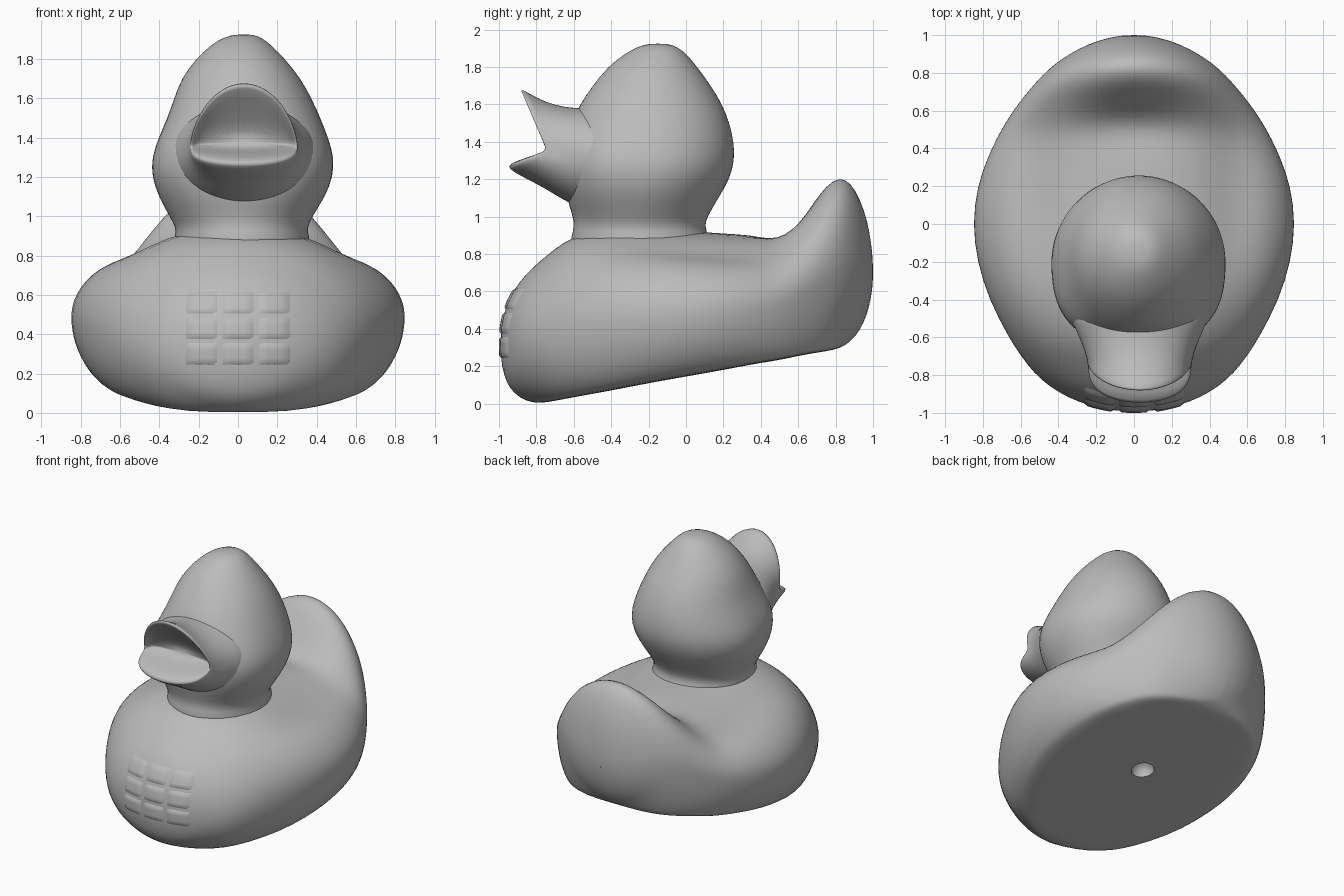
import bpy, bmesh
from math import sin, cos, pi, exp
from mathutils import Vector
from mathutils.bvhtree import BVHTree

cube = bpy.data.objects.get("Cube")
if cube:
    bpy.data.objects.remove(cube, do_unlink=True)

grey = bpy.data.materials.new("plain grey")
grey.use_nodes = True
tone = (0.5, 0.5, 0.5, 1)
grey.diffuse_color = tone
grey.node_tree.nodes["Principled BSDF"].inputs["Base Color"].default_value = tone


def finish(name, bm):
    """Turn a bmesh into a named, coloured, smooth object."""
    bmesh.ops.recalc_face_normals(bm, faces=bm.faces)
    mesh = bpy.data.meshes.new(name)
    bm.to_mesh(mesh)
    bm.free()
    mesh.materials.append(grey)
    obj = bpy.data.objects.new(name, mesh)
    bpy.context.collection.objects.link(obj)
    bpy.ops.object.select_all(action="DESELECT")
    obj.select_set(True)
    bpy.context.view_layer.objects.active = obj
    bpy.ops.object.shade_smooth()
    return obj


def apply(obj, kind, **settings):
    mod = obj.modifiers.new(kind.title(), kind)
    for key, value in settings.items():
        setattr(mod, key, value)
    bpy.context.view_layer.objects.active = obj
    bpy.ops.object.modifier_apply(modifier=mod.name)


def loft(name, rings):
    """Skin a list of equal-length closed rings and cap both ends."""
    bm = bmesh.new()
    loops = [[bm.verts.new(p) for p in ring] for ring in rings]
    n = len(loops[0])
    for a, b in zip(loops, loops[1:]):
        for i in range(n):
            j = (i + 1) % n
            bm.faces.new((a[i], a[j], b[j], b[i]))
    bm.faces.new(loops[0])
    bm.faces.new(loops[-1])
    obj = finish(name, bm)
    apply(obj, "SUBSURF", levels=1)
    return obj


# Body: upright cross-sections from chest to tail (y, bottom, top, half width)
stations = [
    (-.99, .27, .37, .06), (-.985, .2, .43, .13), (-.96, .11, .53, .24), (-.92, .055, .61, .35),
    (-.86, .015, .69, .45), (-.79, .0, .755, .53), (-.7, .015, .83, .6), (-.6, .035, .9, .665),
    (-.4, .07, .945, .77), (-.2, .11, .94, .832), (0, .145, .925, .857), (.2, .18, .91, .832),
    (.35, .21, .91, .777), (.45, .225, .92, .73), (.53, .24, .96, .685), (.6, .255, 1.02, .64),
    (.68, .27, 1.1, .58), (.75, .28, 1.175, .52), (.82, .295, 1.215, .455), (.88, .33, 1.185, .375),
    (.93, .39, 1.095, .29), (.97, .48, .98, .195), (.99, .57, .86, .115), (1, .65, .76, .05),
]


def body_ring(y, low, high, width, n=48):
    middle = min(max(.44 + .12 * y, low + .45 * (high - low)), high)
    # half width of the flat oval base at this station
    p = 2 if y < .02 else 2.4
    share = max(0, 1 - abs((y - .02) / .84) ** p) ** (1 / p)
    base = min(.67 * share, .85 * width)
    bend, flat_from = pi / 2 - .37 * share, .7
    peak = 1 + .15 * min(max((y - .3) / .3, 0), 1)
    ring = []
    for i in range(n):
        a = 2 * pi * i / n
        if i <= n // 2:
            x, z = width * cos(a), middle + (high - middle) * max(sin(a), 0) ** peak
            # hollow before the tail, and a shallow crease above each wing
            z -= .08 * exp(-((y - .55) / .13) ** 2 - (x / .25) ** 2)
            z -= .045 * exp(-((abs(x) - .52) / .12) ** 2 - ((y - .1) / .4) ** 2)
        else:
            t = min(a - pi, 2 * pi - a) / (pi / 2)
            if t < flat_from:
                u = bend * t / flat_from
                x = base + (width - base) * (cos(u) - cos(bend)) / (1 - cos(bend))
                z = middle - (middle - low) * sin(u) / sin(bend)
            else:
                x, z = base * (1 - t) / (1 - flat_from), low
            x *= 1 if cos(a) >= 0 else -1
        ring.append((x, y, z))
    return ring


body = loft("body", [body_ring(*s) for s in stations])

# Small round air hole in the sloping base
bm = bmesh.new()
bmesh.ops.create_icosphere(bm, subdivisions=2, radius=.08)
bmesh.ops.translate(bm, verts=bm.verts, vec=(0, .09, .165))
cutter = finish("hole_cutter", bm)
cutter.hide_render = True
apply(body, "BOOLEAN", object=cutter, operation="DIFFERENCE", solver="EXACT")
bpy.data.objects.remove(cutter, do_unlink=True)
bpy.context.view_layer.objects.active = body
body.select_set(True)
bpy.ops.object.shade_smooth_by_angle(angle=.7)

# Head and neck: level rings (z, front, back, right, left)
levels = [
    (.8, -.64, .17, -.36, .4), (.9, -.61, .12, -.315, .355), (.95, -.6, .1, -.32, .355),
    (1, -.605, .115, -.35, .38), (1.1, -.64, .175, -.405, .445), (1.2, -.65, .235, -.44, .485),
    (1.3, -.65, .262, -.44, .49), (1.4, -.64, .257, -.405, .46), (1.5, -.61, .235, -.36, .42),
    (1.6, -.57, .195, -.325, .375), (1.7, -.5, .135, -.29, .32), (1.8, -.42, .06, -.215, .24),
    (1.87, -.33, .005, -.14, .17), (1.91, -.255, -.05, -.075, .12), (1.925, -.2, -.1, -.01, .07),
]


def head_ring(z, front, back, right, left, n=40):
    cx, cy = (left + right) / 2, (front + back) / 2
    rx, ry = (left - right) / 2, (back - front) / 2
    cheeks = 2 / (2 + .6 * exp(-((z - 1.3) / .2) ** 2))
    ring = []
    for i in range(n):
        c, s = cos(2 * pi * i / n), sin(2 * pi * i / n)
        if s < 0:  # fuller cheeks towards the bill
            c, s = (1 if c > 0 else -1) * abs(c) ** cheeks, -abs(s) ** cheeks
        ring.append((cx + rx * c, cy + ry * s, z))
    return ring


loft("head", [head_ring(*s) for s in levels])


def bill_ring(width, side, top, bottom, power=1, n=40):
    """Ring through corner, top and bottom, each (y, z); low power squares the underside."""
    ring = []
    for i in range(n):
        a = 2 * pi * i / n
        upper = sin(a) > 0
        s = abs(sin(a)) ** ((2 - power) ** .6 if upper else power)
        y, z = Vector(side).lerp(Vector(top if upper else bottom), s)
        ring.append((.03 + width * cos(a), y, z))
    return ring


# Open bill: cheeks taper out to the lips, then back into the mouth
loft("bill", [
    bill_ring(.4, (-.38, 1.3), (-.4, 1.58), (-.42, 1.02)),
    bill_ring(.365, (-.5, 1.32), (-.5, 1.58), (-.53, 1.04)),
    bill_ring(.32, (-.6, 1.33), (-.6, 1.58), (-.63, 1.07)),
    bill_ring(.29, (-.67, 1.345), (-.7, 1.595), (-.75, 1.15), .9),
    bill_ring(.275, (-.725, 1.35), (-.8, 1.635), (-.87, 1.21), .75),
    bill_ring(.275, (-.745, 1.35), (-.885, 1.69), (-.95, 1.255), .65),
    bill_ring(.265, (-.745, 1.355), (-.885, 1.665), (-.95, 1.28), .65),
    bill_ring(.25, (-.72, 1.36), (-.79, 1.55), (-.85, 1.32), .75),
    bill_ring(.22, (-.68, 1.365), (-.69, 1.42), (-.7, 1.345)),
])

# Raised chest pads, moulded onto the body surface
tree = BVHTree.FromObject(body, bpy.context.evaluated_depsgraph_get())


def chest_pad(name, x, z, w, h, n=7):
    bm = bmesh.new()
    grid = []
    for r in range(n):
        row = []
        for c in range(n):
            px, pz = x + w * (c / (n - 1) - .5), z + h * (r / (n - 1) - .5)
            hit = tree.ray_cast(Vector((px, -2, pz)), Vector((0, 1, 0)))[0]
            rim = r in (0, n - 1) or c in (0, n - 1)
            row.append(bm.verts.new((px, hit.y + (.008 if rim else -.01), pz)))
        grid.append(row)
    for r in range(n - 1):
        for c in range(n - 1):
            bm.faces.new((grid[r][c], grid[r][c + 1], grid[r + 1][c + 1], grid[r + 1][c]))
    finish(name, bm)


for row, z in enumerate((.3, .43, .56)):
    for col, x in enumerate((-.185, 0, .185)):
        chest_pad(f"chest_pad_{row}_{col}", x, z, .185, .13)
